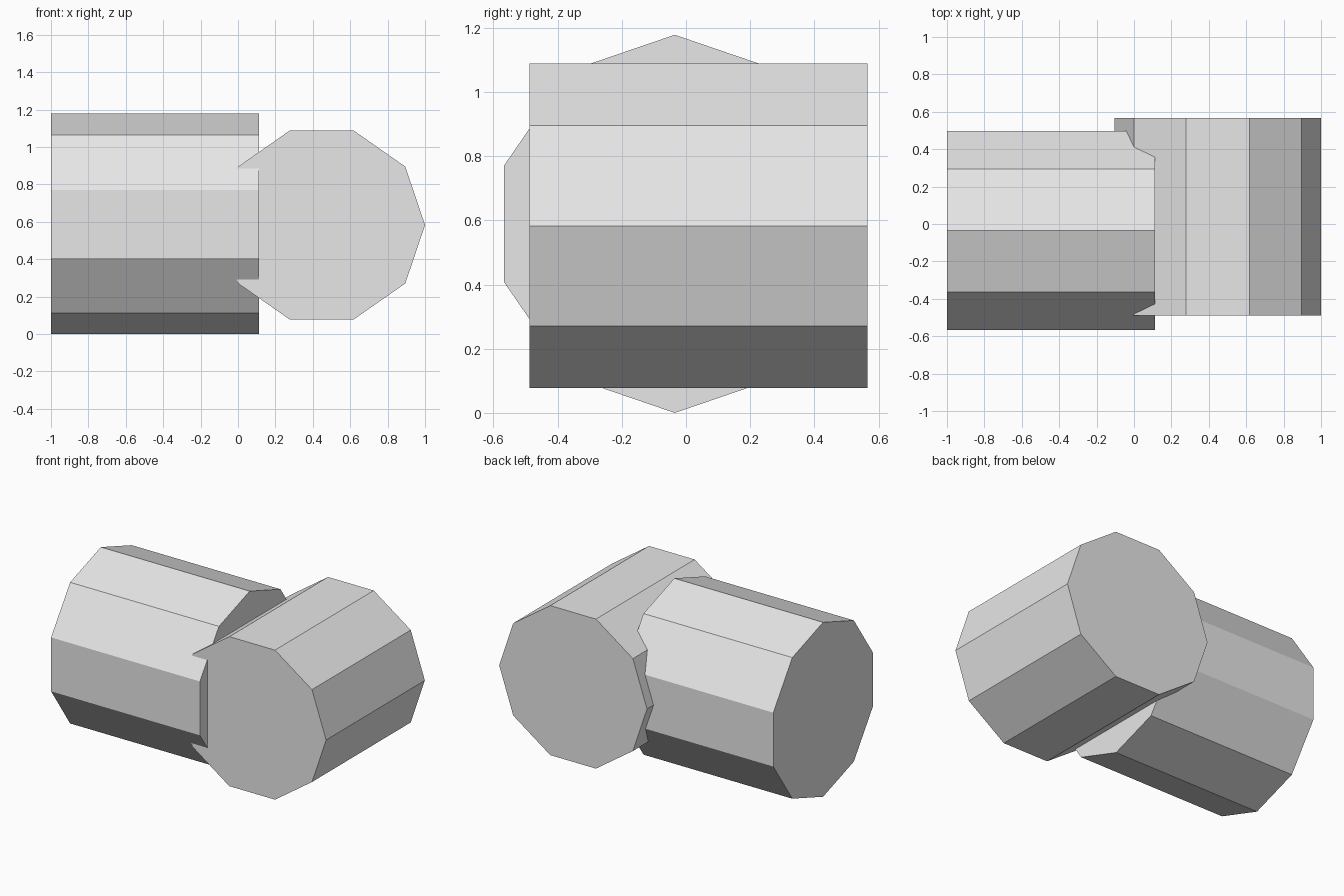
import bpy
from math import radians
from mathutils import Matrix

cube = bpy.data.objects.get("Cube")
if cube:
    bpy.data.objects.remove(cube, do_unlink=True)

# Single plain grey
grey = bpy.data.materials.new("plain grey")
grey.use_nodes = True
colour = (0.8, 0.8, 0.8, 1)
grey.diffuse_color = colour
grey.node_tree.nodes["Principled BSDF"].inputs["Base Color"].default_value = colour


def ten_sided_prism(name, centre, size, turn, axis):
    """Capped prism turned onto its axis, then stretched to its half sizes."""
    bpy.ops.mesh.primitive_cylinder_add(vertices=10, radius=1, depth=2)
    prism = bpy.context.object
    prism.name = name
    prism.data.transform(Matrix.Rotation(radians(turn), 4, axis))
    prism.data.transform(Matrix.Diagonal((*size, 1)))
    prism.location = centre
    prism.data.materials.append(grey)
    prism.data.shade_flat()
    return prism


# Lengthwise prism with an edge on top
side_prism = ten_sided_prism(
    "side_prism", (-0.444, -0.035, 0.589), (0.556, 0.559, 0.589), 90, "Y")
side_prism.data.transform(Matrix.Identity(4))

# Crosswise prism with a flat side on top
cross_prism = ten_sided_prism(
    "cross_prism", (0.4475, 0.039, 0.583), (0.5525, 0.527, 0.531), 90, "X")

# Roll each prism about its own axis so the edges sit as intended
for prism, axis, size, roll in (
        (side_prism, "X", (0.556, 0.559, 0.589), 90),
        (cross_prism, "Y", (0.5525, 0.527, 0.531), 90)):
    stretch = Matrix.Diagonal((*size, 1))
    prism.data.transform(
        stretch @ Matrix.Rotation(radians(roll), 4, axis) @ stretch.inverted())
